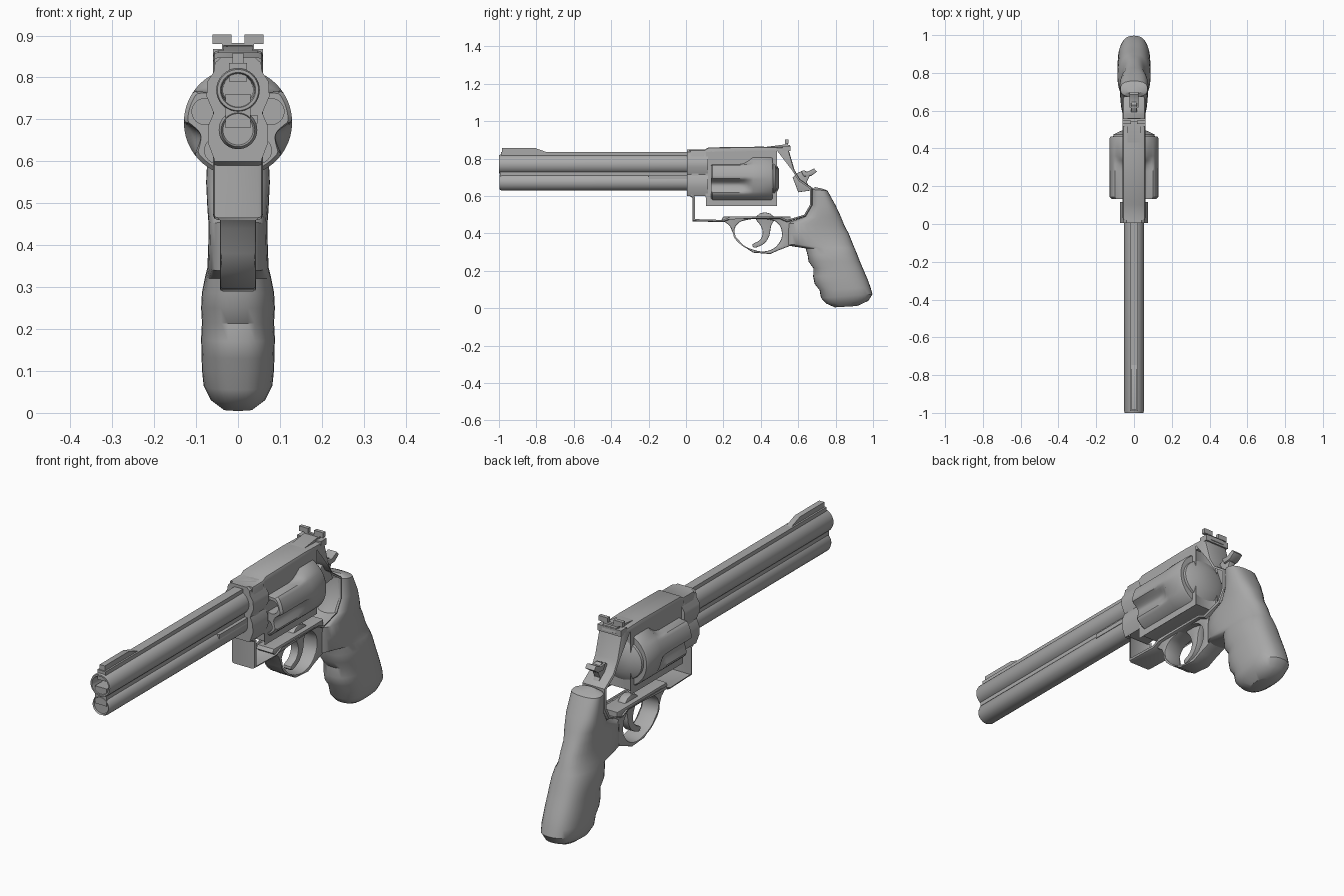
import bpy, bmesh, math
from mathutils import Matrix

if "Cube" in bpy.data.objects:
    bpy.data.objects.remove(bpy.data.objects["Cube"], do_unlink=True)

STEEL = (0.4, 0.4, 0.4, 1)
steel = bpy.data.materials.new("grey steel")
steel.use_nodes = True
steel.diffuse_color = STEEL
steel.node_tree.nodes["Principled BSDF"].inputs["Base Color"].default_value = STEEL


def finish(ob, angle=35):
    ob.data.materials.clear()
    ob.data.materials.append(steel)
    bpy.ops.object.select_all(action='DESELECT')
    ob.select_set(True)
    bpy.context.view_layer.objects.active = ob
    bpy.ops.object.shade_smooth_by_angle(angle=math.radians(angle))
    return ob


def add_mesh(name, bm):
    bmesh.ops.recalc_face_normals(bm, faces=bm.faces)
    me = bpy.data.meshes.new(name)
    bm.to_mesh(me)
    bm.free()
    ob = bpy.data.objects.new(name, me)
    bpy.context.collection.objects.link(ob)
    return finish(ob)


def loft(name, rings):
    """Skin a list of point rings and cap both ends."""
    bm = bmesh.new()
    loops = [[bm.verts.new(p) for p in ring] for ring in rings]
    n = len(loops[0])
    for a, b in zip(loops, loops[1:]):
        for i in range(n):
            j = (i + 1) % n
            bm.faces.new((a[i], a[j], b[j], b[i]))
    bm.faces.new(loops[0])
    bm.faces.new(loops[-1])
    return add_mesh(name, bm)


def lathe(name, profile, z, x=0, n=40, sx=1, sz=1):
    """Revolve (radius, y) pairs round an axis along y."""
    turn = [2 * math.pi * i / n for i in range(n)]
    return loft(name, [[(x + sx * r * math.cos(t), y, z + sz * r * math.sin(t)) for t in turn]
                       for r, y in profile])


def box(name, lo, hi):
    bm = bmesh.new()
    bmesh.ops.create_cube(bm, size=1)
    for v in bm.verts:
        v.co = [a + (b - a) * (c + 0.5) for a, b, c in zip(lo, hi, v.co)]
    return add_mesh(name, bm)


def plate(name, outlines, half, bevel=0.0, smooth=(), across=True, offset=0):
    """Extrude flat outlines (later ones are holes); across = along x, else along y."""
    cu = bpy.data.curves.new(name, 'CURVE')
    cu.dimensions, cu.fill_mode, cu.resolution_u = '2D', 'BOTH', 4
    cu.extrude, cu.bevel_depth, cu.offset, cu.bevel_resolution = half - bevel, bevel, -bevel, 1
    for k, pts in enumerate(outlines):
        sp = cu.splines.new('BEZIER')
        sp.bezier_points.add(len(pts) - 1)
        for bp, (u, v) in zip(sp.bezier_points, pts):
            bp.co = (u, v, 0)
            bp.handle_left_type = bp.handle_right_type = 'AUTO' if k in smooth else 'VECTOR'
        sp.use_cyclic_u = True
    tmp = bpy.data.objects.new(name, cu)
    bpy.context.collection.objects.link(tmp)
    me = bpy.data.meshes.new_from_object(tmp.evaluated_get(bpy.context.evaluated_depsgraph_get()))
    bpy.data.objects.remove(tmp)
    place = Matrix.Rotation(math.pi / 2, 4, 'X')
    if across:
        place = Matrix.Rotation(math.pi / 2, 4, 'Z') @ place
    me.transform(Matrix.Translation((offset, 0, 0) if across else (0, offset, 0)) @ place)
    bm = bmesh.new()
    bm.from_mesh(me)
    bmesh.ops.remove_doubles(bm, verts=bm.verts, dist=0.0002)
    return add_mesh(name, bm)


# Barrel, underlug, rib and front sight
lathe("barrel", [(.052, .03), (.052, -.992), (.049, -1), (.042, -1), (.039, -.99), (.036, -.85)], .77)
lathe("barrel_underlug", [(.046, .03), (.046, -.985), (.04, -.997), (.036, -.99)], .675)
box("barrel_web", (-.03, -.995, .68), (.03, .03, .76))
box("barrel_rib", (-.021, -.99, .79), (.021, .03, .835))
plate("front_sight", [[(-.985, .82), (-.985, .858), (-.81, .858), (-.74, .833), (-.74, .82)]], .013)
box("ejector_rod", (.0, -.2, .69), (.046, .13, .71))

# Frame with cylinder window
plate("frame", [
    [(.02, .6), (.035, .59), (.035, .465), (.2, .46), (.24, .478), (.5, .478), (.54, .46), (.64, .49),
     (.675, .55), (.675, .645), (.61, .69), (.58, .74), (.545, .86), (.4, .864), (.12, .86),
     (.1, .848), (.02, .848)],
    [(.118, .56), (.475, .56), (.475, .83), (.118, .83)]], .06, .012)
collar = [(.04, .848), (.055, .835), (.057, .815), (.073, .79), (.075, .755), (.058, .715),
          (.071, .685), (.072, .645), (.055, .6)]
plate("frame_collar", [collar + [(-x, z) for x, z in reversed(collar)]], .056, across=False, offset=.061)
lathe("recoil_shield", [(.11, .464), (.108, .475), (.06, .497)], .693, sz=.85)

# Fluted cylinder with five chambers
AXIS, SHOTS, SEG = .693, 5, 100


def fluted_ring(y, radius, depth):
    ring = []
    for i in range(SEG):
        t = 2 * math.pi * i / SEG
        off = (t + math.pi / 2 + math.pi / SHOTS) % (2 * math.pi / SHOTS) - math.pi / SHOTS
        cut = max(0, 1 - (off / .33) ** 2)
        r = radius - depth * cut
        ring.append((r * math.cos(t), y, AXIS + r * math.sin(t)))
    return ring


drum = loft("cylinder", [fluted_ring(*a) for a in (
    (.133, .12, .026), (.143, .129, .034), (.28, .129, .034), (.31, .129, .028), (.335, .129, .017),
    (.36, .129, 0), (.455, .129, 0), (.463, .124, 0))])
for k in range(SHOTS):
    a = math.pi / 2 + 2 * math.pi * k / SHOTS
    bore = lathe("chamber_cutter", [(.031, .1), (.031, .4)], AXIS + .083 * math.sin(a),
                 .083 * math.cos(a), n=24)
    mod = drum.modifiers.new("chamber", 'BOOLEAN')
    mod.operation, mod.object, mod.solver = 'DIFFERENCE', bore, 'EXACT'
    bpy.context.view_layer.objects.active = drum
    bpy.ops.object.modifier_apply(modifier=mod.name)
    bpy.data.objects.remove(bore, do_unlink=True)
finish(drum)
lathe("cylinder_pin", [(.035, .1), (.035, .48)], AXIS)

# Trigger guard and trigger
plate("trigger_guard", [
    [(.19, .475), (.235, .44), (.26, .38), (.3, .335), (.36, .297), (.45, .29), (.495, .31),
     (.56, .335), (.56, .49), (.2, .49)],
    [(.258, .4), (.285, .355), (.36, .313), (.44, .308), (.495, .345), (.513, .4), (.49, .455),
     (.44, .475), (.33, .473), (.275, .45)]], .043, .006, smooth=(1,))
plate("trigger", [[(.375, .49), (.47, .49), (.455, .44), (.44, .375), (.4, .335), (.355, .332),
                   (.395, .365), (.41, .4), (.4, .44)]], .02, .004, smooth=(0,))

# Hammer
plate("hammer", [[(.57, .7), (.6, .725), (.63, .738), (.65, .728), (.66, .705), (.645, .675),
                  (.67, .63), (.6, .62)]], .015, .003)
plate("hammer_spur", [[(.615, .733), (.65, .73), (.685, .747), (.7, .73), (.67, .708), (.63, .705)]],
      .024, .004)

# Rear sight
plate("rear_sight_base", [[(.39, .858), (.53, .876), (.555, .872), (.56, .85), (.54, .838), (.39, .85)]],
      .035)
box("rear_sight_crossbar", (-.06, .515, .84), (.06, .558, .868))
box("rear_sight_blade", (-.038, .532, .86), (.038, .545, .882))
for side, s in (("left", 1), ("right", -1)):
    xs = sorted((s * .016, s * .061))
    box("rear_sight_post_" + side, (xs[0], .53, .88), (xs[1], .547, .903))

# Grip: front y/z, back y/z and half width of each ring
grip = [(.69, .648, .735, .638, .045), (.672, .635, .757, .628, .072), (.668, .55, .80, .55, .076),
        (.625, .485, .828, .49, .073), (.53, .455, .848, .44, .07), (.525, .4, .87, .4, .071),
        (.525, .338, .888, .355, .073), (.64, .32, .9, .325, .079), (.65, .285, .915, .29, .086),
        (.655, .25, .93, .25, .088), (.682, .213, .943, .22, .086), (.68, .17, .958, .185, .088),
        (.688, .13, .973, .15, .087), (.714, .097, .987, .11, .086), (.722, .055, .997, .075, .082),
        (.75, .025, .975, .04, .066), (.795, .005, .915, .012, .035)]
rings = []
for fy, fz, by, bz, w in grip:
    ring = []
    for i in range(32):
        t = 2 * math.pi * i / 32
        c, s = (math.copysign(abs(f(t)) ** .8, f(t)) for f in (math.cos, math.sin))
        m = (1 - c) / 2
        ring.append((w * s, fy + (by - fy) * m, fz + (bz - fz) * m))
    rings.append(ring)
finish(loft("grip", rings), 50)
